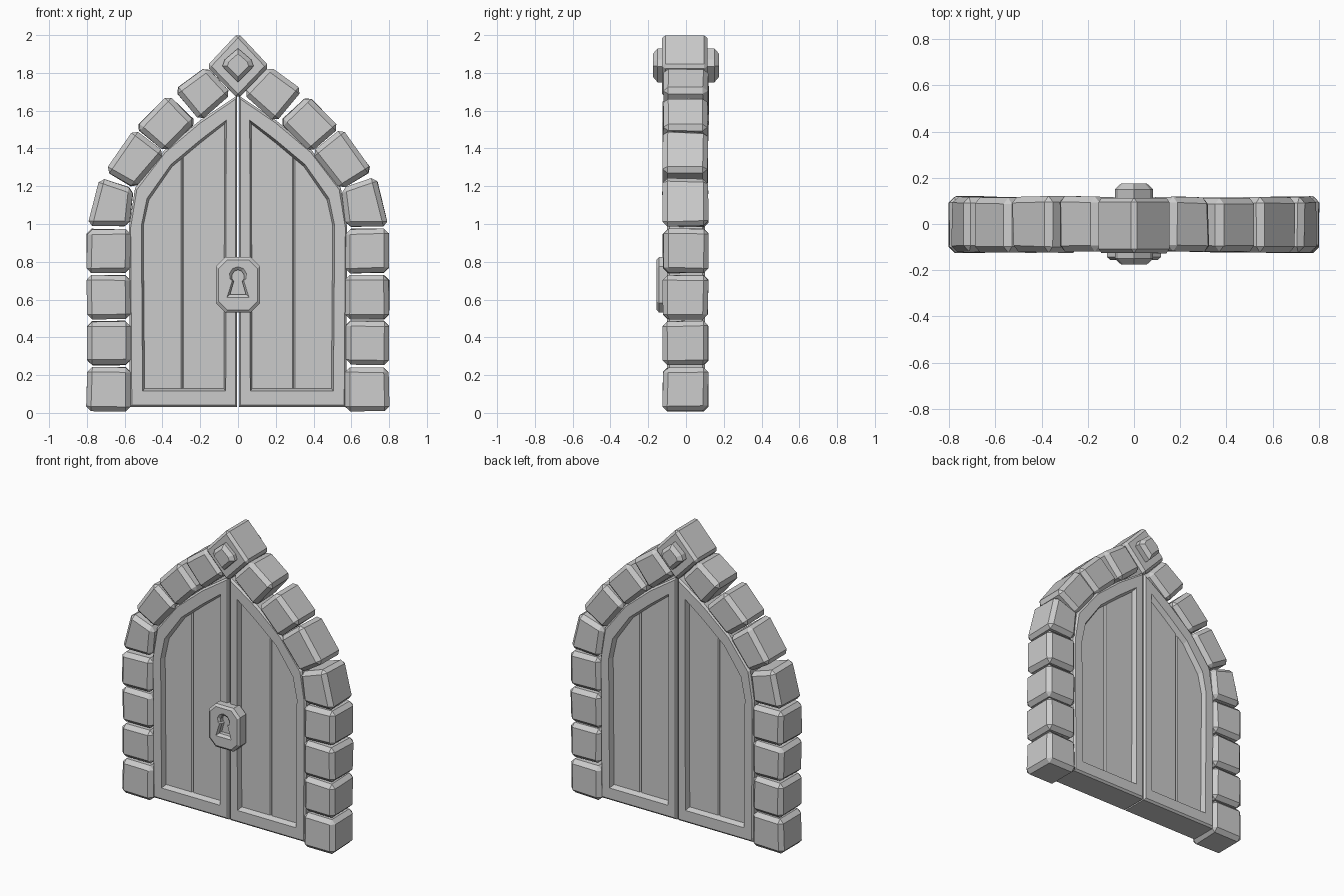
import bpy, bmesh, math, random
from mathutils import Vector

if "Cube" in bpy.data.objects:
    bpy.data.objects.remove(bpy.data.objects["Cube"])

random.seed(4)
grey = bpy.data.materials.new("stone_grey")
grey.diffuse_color = (0.6, 0.6, 0.6, 1)
grey.use_nodes = True
grey.node_tree.nodes["Principled BSDF"].inputs["Base Color"].default_value = grey.diffuse_color


def finish(bm, name):
    bmesh.ops.recalc_face_normals(bm, faces=bm.faces)
    me = bpy.data.meshes.new(name)
    bm.to_mesh(me)
    bm.free()
    me.materials.append(grey)
    ob = bpy.data.objects.new(name, me)
    bpy.context.collection.objects.link(ob)
    return ob


def loft(name, rings, closed=False):
    """Bridge equal-length rings of (x, z) points, each given as (points, y)."""
    bm = bmesh.new()
    loops = [[bm.verts.new((x, y, z)) for x, z in pts] for pts, y in rings]
    n = len(loops[0])
    pairs = list(zip(loops, loops[1:]))
    if closed:
        pairs.append((loops[-1], loops[0]))
    else:
        bm.faces.new(loops[0])
        bm.faces.new(loops[-1])
    for a, b in pairs:
        for i in range(n):
            j = (i + 1) % n
            bm.faces.new((a[i], a[j], b[j], b[i]))
    return finish(bm, name)


def bevelled_prism(name, pts, y0, y1, width, jitter=0.0):
    """Extruded outline with chamfered edges and slightly uneven corners."""
    bm = bmesh.new()
    c = Vector((sum(p[0] for p in pts), 0, sum(p[1] for p in pts))) / len(pts)
    ends = []
    for y in (y0, y1):
        ring = []
        for x, z in pts:
            v = Vector((x, y, z))
            d = (c - v).normalized()
            v += Vector((d.x * random.random(), d.y * random.random(),
                         d.z * random.random())) * jitter
            ring.append(bm.verts.new(v))
        bm.faces.new(ring)
        ends.append(ring)
    n = len(pts)
    for i in range(n):
        j = (i + 1) % n
        bm.faces.new((ends[0][i], ends[0][j], ends[1][j], ends[1][i]))
    bmesh.ops.recalc_face_normals(bm, faces=bm.faces)
    bmesh.ops.bevel(bm, geom=list(bm.edges), offset=width, segments=1,
                    profile=0.5, affect='EDGES')
    return finish(bm, name)


def flip(pts, s):
    return [(x * s, z) for x, z in pts]


def lerp(a, b, t):
    return [(p[0] + (q[0] - p[0]) * t, p[1] + (q[1] - p[1]) * t)
            for p, q in zip(a, b)]


def scaled(pts, k, cz):
    return [(x * k, cz + (z - cz) * k) for x, z in pts]


# Arch stones: four upright blocks, then four leaning towards the top
stones = [[(0.565, z), (0.805, z), (0.805, z + 0.24), (0.565, z + 0.24)]
          for z in (0.005, 0.25, 0.493, 0.737)]
stones += [
    [(0.57, 0.98), (0.80, 0.985), (0.735, 1.255), (0.545, 1.19)],
    [(0.545, 1.18), (0.715, 1.28), (0.55, 1.51), (0.385, 1.38)],
    [(0.385, 1.375), (0.55, 1.51), (0.37, 1.69), (0.215, 1.54)],
    [(0.20, 1.535), (0.345, 1.71), (0.165, 1.84), (0.025, 1.69)],
]
for side, s in (("right", 1), ("left", -1)):
    for i, pts in enumerate(stones):
        bevelled_prism(f"arch_stone_{side}_{i + 1}", flip(pts, s),
                       -0.127, 0.122, 0.026, 0.016)

# Keystone
bevelled_prism("keystone", [(0, 2.012), (0.168, 1.835), (0, 1.66), (-0.168, 1.835)],
               -0.127, 0.115, 0.018, 0.004)

# Diamond studs on both faces of the keystone
diamond = [(0, 1.93), (0.07, 1.87), (0.083, 1.835), (0, 1.75), (-0.083, 1.835), (-0.07, 1.87)]
for name, s in (("front_stud", -1), ("back_stud", 1)):
    loft(name, [(diamond, s * 0.10), (diamond, s * 0.15),
                (scaled(diamond, 0.68, 1.84), s * 0.175)])

# Door leaves: bevelled frame around two planks
outer = [(0.005, 0.03), (0.572, 0.03), (0.578, 0.98), (0.545, 1.19),
         (0.39, 1.39), (0.20, 1.55), (0.005, 1.68)]
inner = [(0.065, 0.115), (0.505, 0.115), (0.512, 0.99), (0.482, 1.135),
         (0.355, 1.315), (0.20, 1.445), (0.062, 1.55)]
plank_a = [(0.05, 0.09), (0.295, 0.09), (0.295, 1.39), (0.05, 1.58)]
plank_b = [(0.295, 0.09), (0.525, 0.09), (0.53, 1.0), (0.50, 1.15),
           (0.37, 1.33), (0.295, 1.39)]
F, P = 0.10, 0.062
for side, s in (("right", 1), ("left", -1)):
    o, i = flip(outer, s), flip(inner, s)
    rim, deep = lerp(o, i, 0.15), lerp(o, i, 1.18)
    loft(f"door_frame_{side}",
         [(o, -F + 0.012), (rim, -F), (i, -F), (deep, -P),
          (deep, P), (i, F), (rim, F), (o, F - 0.012)], closed=True)
    bevelled_prism(f"inner_plank_{side}", flip(plank_a, s), -P - 0.004, P + 0.004, 0.007)
    bevelled_prism(f"outer_plank_{side}", flip(plank_b, s), -P - 0.004, P + 0.004, 0.007)

# Lock plate: chamfered octagon with a recessed keyhole
CZ = 0.678
hole = [(-0.058, 0.612), (0.058, 0.612), (0.030, 0.70)]
for k in range(7):
    a = math.radians(-25 + k * 230 / 6)
    hole.append((0.046 * math.cos(a), 0.728 + 0.046 * math.sin(a)))
hole.append((-0.030, 0.70))


def octagon(w, h, c):
    """Cut-corner plate outline with one point per keyhole point."""
    return [(-w + c, CZ - h), (w - c, CZ - h), (w, CZ - h + c), (w, CZ),
            (w, CZ + h - c), (w - c, CZ + h), (0, CZ + h), (-w + c, CZ + h),
            (-w, CZ + h - c), (-w, CZ), (-w, CZ - h + c)]


plate, face = octagon(0.117, 0.147, 0.05), octagon(0.102, 0.132, 0.045)
small = [(x * 0.72, 0.69 + (z - 0.69) * 0.8) for x, z in hole]
loft("lock_plate", [(plate, -0.08), (plate, -0.143), (face, -0.156),
                    (hole, -0.156), (small, -0.142), (small, -0.115)])
